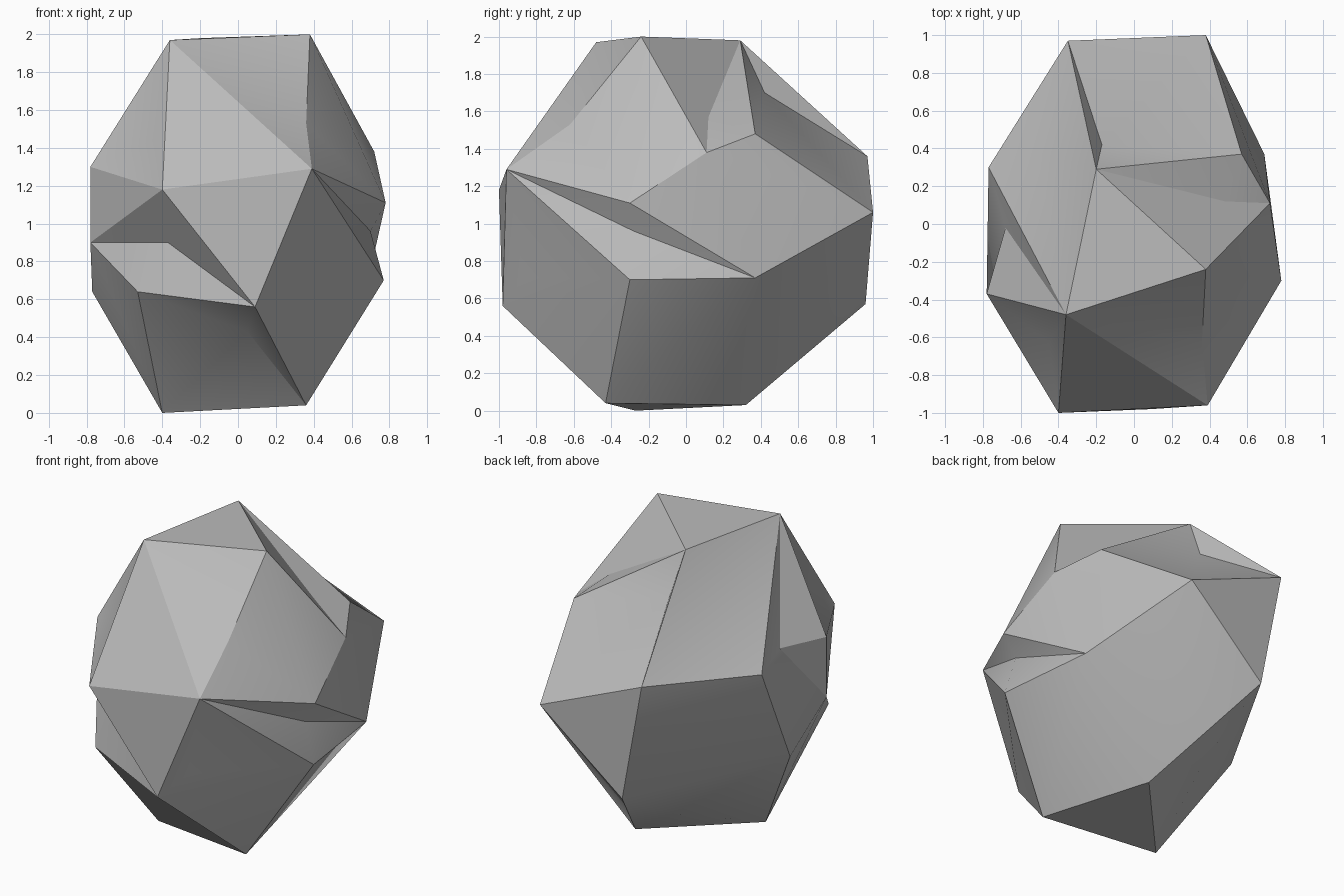
import bpy
import bmesh
from mathutils import Vector
from mathutils.geometry import closest_point_on_tri, intersect_point_line

cube = bpy.data.objects.get("Cube")
if cube:
    bpy.data.objects.remove(cube, do_unlink=True)

# Corner facets of the boulder, one triangle per side
corners = {
    "top": [(-.36, -.48, 1.97), (.38, -.24, 2), (-.2, .29, 1.98)],
    "front": [(-.4, -1, 1.18), (.39, -.96, 1.29), (.09, -.98, .56)],
    "back": [(-.35, .97, 1.36), (.38, 1, 1.06), (-.2, .96, .57)],
    "bottom": [(.36, -.43, .04), (-.4, -.27, 0), (.15, .32, .03)],
    "left": [(.77, -.3, .7), (.69, .37, .71), (.72, .11, 1.38)],
    "right": [(-.78, -.37, 1.3), (-.77, .3, 1.3), (-.77, 0, .64)],
}

# Extra protruding knuckles between the facets
knuckles = [(.78, -.3, 1.11), (-.78, -.37, .9), (-.53, -.75, .64), (.57, .37, 1.48)]

# Bottoms of the creases pressed into the boulder
creases = [
    (-.17, .42, 1.70), (-.2, .43, .27), (-.37, -.78, .9), (.05, -.72, .43),
    (.48, .12, 1.57), (-.45, -.63, 1.44), (-.68, -.02, 1.33), (.7, -.28, .96),
    (.24, -.87, .71), (.36, -.62, 1.53), (-.51, .38, 1.49),
]


def foot_on_face(face, point):
    """Closest point of a triangle."""
    return closest_point_on_tri(point, *[v.co for v in face.verts])


def edge_gap(edge, point):
    """Distance from a point to the line of an edge."""
    near, _ = intersect_point_line(point, edge.verts[0].co, edge.verts[1].co)
    return (near - point).length


def press(bm, point, reach=0.11):
    """Push the nearest surface in to a point, across an edge if one is close."""
    point = Vector(point)
    face = min(bm.faces, key=lambda f: (foot_on_face(f, point) - point).length)
    foot = foot_on_face(face, point)
    edge = min(face.edges, key=lambda e: edge_gap(e, foot))
    if edge_gap(edge, foot) < reach:
        joined = bmesh.utils.face_join(list(edge.link_faces))
        face = joined or face
    poked = bmesh.ops.poke(bm, faces=[face])
    poked["verts"][0].co = point


# Convex body
bm = bmesh.new()
for facet in list(corners.values()) + [knuckles]:
    for co in facet:
        bm.verts.new(co)
hull = bmesh.ops.convex_hull(bm, input=bm.verts[:])
loose = {g for g in hull["geom_interior"] + hull["geom_unused"]
         if isinstance(g, bmesh.types.BMVert)}
bmesh.ops.delete(bm, geom=list(loose), context="VERTS")

# Creases
for crease in creases:
    press(bm, crease)
bmesh.ops.recalc_face_normals(bm, faces=bm.faces[:])

mesh = bpy.data.meshes.new("boulder")
bm.to_mesh(mesh)
bm.free()
boulder = bpy.data.objects.new("boulder", mesh)
bpy.context.collection.objects.link(boulder)

# Stone colour
stone = bpy.data.materials.new("grey stone")
stone.use_nodes = True
colour = (.5, .5, .5, 1)
stone.diffuse_color = colour
stone.node_tree.nodes["Principled BSDF"].inputs["Base Color"].default_value = colour
mesh.materials.append(stone)

# Soft shading with crisp ridges
bpy.ops.object.select_all(action="DESELECT")
boulder.select_set(True)
bpy.context.view_layer.objects.active = boulder
bpy.ops.object.shade_smooth_by_angle(angle=.5)
